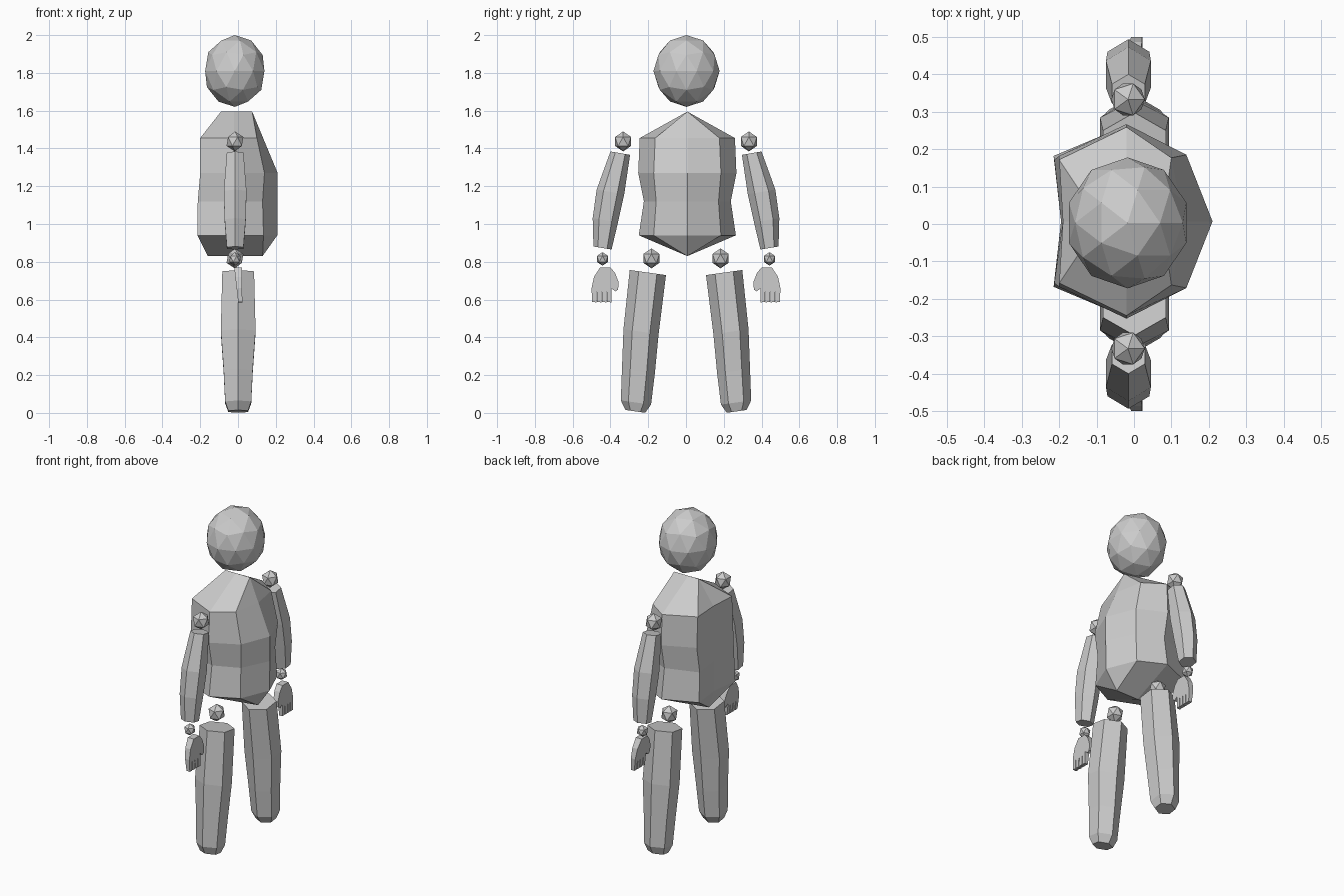
import bpy, bmesh
from mathutils import Matrix

if "Cube" in bpy.data.objects:
    bpy.data.objects.remove(bpy.data.objects["Cube"])


def finish(bm, name):
    bmesh.ops.remove_doubles(bm, verts=bm.verts, dist=0.0005)
    bmesh.ops.recalc_face_normals(bm, faces=bm.faces)
    mesh = bpy.data.meshes.new(name)
    bm.to_mesh(mesh)
    bm.free()
    obj = bpy.data.objects.new(name, mesh)
    bpy.context.collection.objects.link(obj)
    return obj


def loft(name, rings, caps=True):
    bm = bmesh.new()
    loops = [[bm.verts.new(p) for p in ring] for ring in rings]
    n = len(loops[0])
    for a, b in zip(loops, loops[1:]):
        for i in range(n):
            j = (i + 1) % n
            bm.faces.new((a[i], a[j], b[j], b[i]))
    if caps:
        bm.faces.new(loops[0])
        bm.faces.new(loops[-1])
    return finish(bm, name)


def ball(name, center, radii, subdiv=1):
    bm = bmesh.new()
    bmesh.ops.create_icosphere(bm, subdivisions=subdiv, radius=1)
    bm.transform(Matrix.Translation(center) @ Matrix.Diagonal((*radii, 1)))
    return finish(bm, name)


def limb(name, side, cx, tilt, sections):
    # six-sided tube; sections are (y, z, half width y, half width x)
    hexagon = [(0, 1), (1, .5), (1, -.5), (0, -1), (-1, -.5), (-1, .5)]
    rings = [[(cx + rx * u, side * (y + ry * v), z + tilt * ry * v) for u, v in hexagon]
             for y, z, ry, rx in sections]
    return loft(name, rings)


def torso_ring(z, front, cf, yf, side_y, cb, yb, back, cy=.007):
    half = [(cf, yf), (-.02, side_y), (cb, yb)]
    pts = [(front, 0)] + half + [(back, 0)] + [(x, -y) for x, y in reversed(half)]
    return [(x, y + cy, z) for x, y in pts]


# head
ball("head", (-.017, .003, 1.81), (.165, .175, .19), 2)

# torso, closed by a ridge at the neck and a keel at the crotch
loft("torso", [
    torso_ring(1.595, .075, .075, 0, 0, -.09, 0, -.09),
    torso_ring(1.455, .133, .10, .17, .252, -.20, .165, -.19),
    torso_ring(1.27, .21, .14, .178, .26, -.20, .175, -.19),
    torso_ring(1.12, .21, .13, .165, .23, -.213, .165, -.195),
    torso_ring(.94, .208, .135, .178, .257, -.215, .175, -.195),
    torso_ring(.83, .13, .13, 0, 0, -.16, 0, -.16),
], caps=False)

# hand outline in (y, z): wrist, four fingers, thumb
outline = [(.40, .77), (.455, .77), (.487, .72), (.50, .66)]
for i in range(4):
    y = .497 - i * .0265
    outline += [(y, .587), (y - .022, .585)]
    if i < 3:
        outline += [(y - .022, .64), (y - .0265, .64)]
outline += [(.395, .66), (.375, .643), (.36, .652), (.356, .69), (.375, .74)]


def hand(name, side):
    def layer(s):
        pts = []
        for y, z in outline:
            t = (z - .585) / .185
            pts.append((.012 - .012 * t + s * (.011 + .009 * t), side * y, z))
        return pts
    return loft(name, [layer(-1), layer(1)])


for label, s in (("left", 1), ("right", -1)):
    # joints
    ball(label + "_shoulder_joint", (-.016, s * .333, 1.437), (.05, .05, .053))
    ball(label + "_wrist_joint", (-.016, s * .442, .815), (.034, .034, .036))
    ball(label + "_hip_joint", (-.016, s * .183, .818), (.05, .05, .053))
    # limbs
    limb(label + "_arm", s, -.015, .17, [
        (.348, 1.375, .052, .044), (.40, 1.17, .073, .060),
        (.427, 1.02, .067, .056), (.442, .873, .048, .044)])
    limb(label + "_leg", s, .001, .14, [
        (.202, .743, .096, .084), (.238, .43, .093, .092), (.252, .22, .087, .077),
        (.265, .055, .08, .069), (.268, .008, .052, .052)])
    hand(label + "_hand", s)
